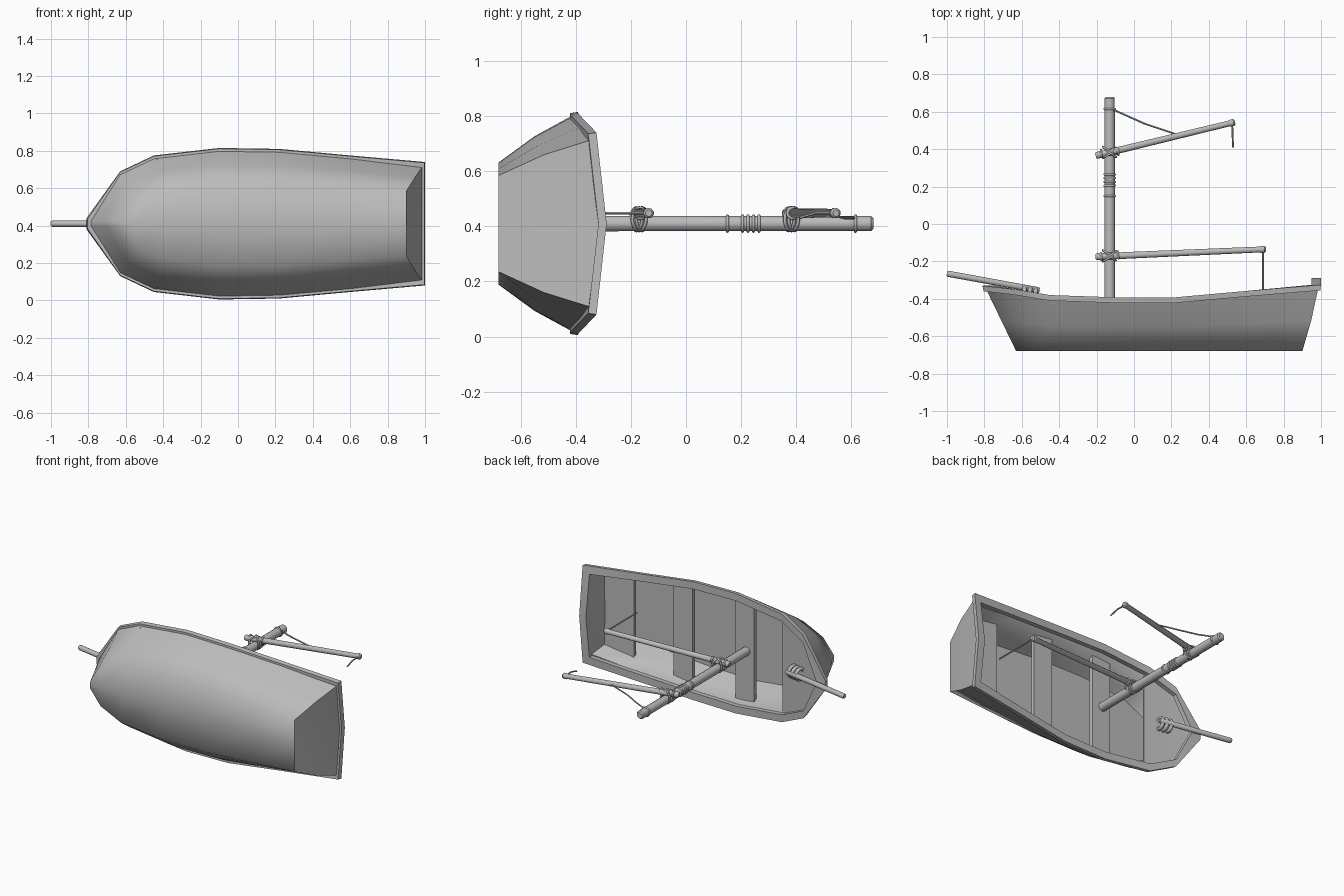
import bpy, bmesh, math
from mathutils import Vector

if "Cube" in bpy.data.objects:
    bpy.data.objects.remove(bpy.data.objects["Cube"])

MID = 0.41      # height of the boat's centreline; the boat lies on its side, mast along +y
FLOOR = -0.68

mat = bpy.data.materials.new("plain_grey")
mat.use_nodes = True
mat.diffuse_color = (0.5, 0.5, 0.5, 1)
mat.node_tree.nodes["Principled BSDF"].inputs["Base Color"].default_value = (0.5, 0.5, 0.5, 1)


def finish(name, bm, angle):
    bmesh.ops.remove_doubles(bm, verts=bm.verts, dist=0.0005)
    bmesh.ops.dissolve_degenerate(bm, edges=bm.edges, dist=0.0005)
    bmesh.ops.recalc_face_normals(bm, faces=bm.faces)
    mesh = bpy.data.meshes.new(name)
    bm.to_mesh(mesh)
    bm.free()
    mesh.materials.append(mat)
    obj = bpy.data.objects.new(name, mesh)
    bpy.context.collection.objects.link(obj)
    bpy.ops.object.select_all(action='DESELECT')
    obj.select_set(True)
    bpy.context.view_layer.objects.active = obj
    bpy.ops.object.shade_smooth_by_angle(angle=math.radians(angle))


def loft(name, levels, angle, closed=False):
    """Skin half outlines of (x, y, half width), mirrored across the centreline."""
    bm = bmesh.new()
    loops = []
    for level in levels:
        pts = [(x, y, MID + w) for x, y, w in level]
        pts += [(x, y, MID - w) for x, y, w in reversed(level)]
        loops.append([bm.verts.new(p) for p in pts])
    pairs = list(zip(loops, loops[1:]))
    if closed:
        pairs.append((loops[-1], loops[0]))
    for a, b in pairs:
        for i in range(len(a)):
            j = (i + 1) % len(a)
            bm.faces.new((a[i], a[j], b[j], b[i]))
    finish(name, bm, angle)


def shrink(level, d, drop=0.0):
    out = []
    for x, y, w in level:
        shift = d * 1.4 if x < -0.6 and w < 0.06 else (-d if x > 0.85 else 0)
        out.append((x + shift, y - drop, max(w - d, 0.008) if w else 0))
    return out


def blend(a, b, t, bulge):
    out = []
    for u, v in zip(a, b):
        x, y, w = (p + (q - p) * t for p, q in zip(u, v))
        out.append((x + (0.006 if x > 0.85 else 0), y, w + bulge if w > 0.03 else w))
    return out


def flatten(level):
    return [(x, y, 0) for x, y, w in level]


# Outlines from bow to stern
rim_top = [(-0.81, -0.33, 0.03), (-0.63, -0.35, 0.28), (-0.45, -0.38, 0.365),
           (-0.1, -0.392, 0.405), (0.22, -0.392, 0.40), (0.6, -0.358, 0.365),
           (1.0, -0.325, 0.33), (1.0, -0.288, 0)]
bottom = [(x, FLOOR, w) for x, w in
          [(-0.63, 0.02), (-0.55, 0.12), (-0.4, 0.19), (-0.1, 0.222),
           (0.22, 0.22), (0.55, 0.2), (0.9, 0.175), (0.9, 0)]]

# Hull shell and floor
top = [(x, y, w - 0.012 if x > 0.85 and w else w) for x, y, w in shrink(rim_top, 0.017, 0.028)]
mid = blend(bottom, top, 0.5, 0.012)
floor_edge = [(x, -0.595, w) for x, y, w in shrink(blend(bottom, mid, 0.65, 0.003), 0.028)]
loft("hull", [flatten(bottom), bottom, mid, top, shrink(top, 0.03),
              shrink(mid, 0.03), floor_edge], 68)
loft("floor", [floor_edge, flatten(floor_edge)], 30)

# Gunwale
loft("gunwale", [rim_top, shrink(rim_top, 0.05), shrink(rim_top, 0.05, 0.03),
                 shrink(rim_top, 0.004, 0.03)], 30, closed=True)


# Seats and bow deck from (x, y, half width)
def plank(name, upper, thick=0.025):
    lower = [(x, y - thick, w) for x, y, w in upper]
    loft(name, [flatten(upper), upper, lower, flatten(lower)], 30)


SEAT = -0.457
plank("mast_seat", [(-0.19, SEAT, 0.335), (-0.05, SEAT, 0.338)])
plank("middle_seat", [(0.27, SEAT, 0.335), (0.415, SEAT, 0.32)])
plank("stern_seat", [(0.71, SEAT, 0.283), (0.935, SEAT, 0.25)])
plank("bow_deck", [(-0.77, -0.365, 0.02), (-0.605, -0.39, 0.25), (-0.43, -0.415, 0.345)], 0.012)


# Spars and ropes: tubes through (point, radius) pairs
def tube(name, nodes, sides=12):
    bm = bmesh.new()
    axis = (nodes[-1][0] - nodes[0][0]).normalized()
    u = axis.orthogonal().normalized()
    v = axis.cross(u)
    rings = []
    for p, r in nodes:
        rings.append([bm.verts.new(p + r * (u * math.cos(a) + v * math.sin(a)))
                      for a in (2 * math.pi * i / sides for i in range(sides))])
    for a, b in zip(rings, rings[1:]):
        for i in range(sides):
            j = (i + 1) % sides
            bm.faces.new((a[i], a[j], b[j], b[i]))
    bm.faces.new(rings[0])
    bm.faces.new(rings[-1])
    finish(name, bm, 40)


def spar(name, a, b, r0, r1, knob=1.0):
    """Tapered pole with chamfered ends and an optional knob at the far end."""
    a, b = Vector(a), Vector(b)
    d = (b - a).normalized()
    tube(name, [(a, r0 * 0.75), (a + d * 0.008, r0), (b - d * 0.032, r1),
                (b - d * 0.027, r1 * knob), (b - d * 0.008, r1 * knob), (b, r1 * 0.75)])


def rope(name, pts, r=0.005):
    tube(name, [(Vector(p), r) for p in pts], 6)


def ring(name, at, axis, major, minor=0.007):
    rot = Vector(axis).to_track_quat('Z', 'Y').to_euler()
    bpy.ops.mesh.primitive_torus_add(location=at, rotation=rot, major_radius=major,
                                     minor_radius=minor, major_segments=16, minor_segments=6)
    obj = bpy.context.object
    obj.name = name
    obj.data.materials.append(mat)
    bpy.ops.object.shade_smooth()


MX, SZ = -0.13, MID + 0.038
spar("mast", (MX, -0.475, MID), (MX, 0.68, MID), 0.029, 0.028)
spar("boom", (-0.205, -0.175, SZ), (0.705, -0.135, SZ), 0.019, 0.016, 1.2)
spar("gaff", (-0.205, 0.365, SZ), (0.54, 0.545, SZ), 0.019, 0.016, 1.2)
spar("bowsprit", (-0.505, -0.355, MID), (-1.0, -0.265, MID), 0.017, 0.017)

rope("gaff_stay", [(MX, 0.62, MID + 0.02), (-0.03, 0.575, 0.43), (0.06, 0.535, 0.44),
                   (0.22, 0.482, SZ)])
rope("gaff_line", [(0.525, 0.545, SZ), (0.527, 0.47, SZ), (0.53, 0.41, 0.43)])
rope("boom_sheet", [(0.69, -0.14, SZ), (0.69, -0.46, SZ)])

# Rope bands on the mast and lashings where the spars cross it
for i, y in enumerate((0.15, 0.205, 0.225, 0.245, 0.265, 0.615)):
    ring(f"mast_band_{i + 1}", (MX, y, MID), (0, 1, 0), 0.028, 0.006)
for label, y in (("boom", -0.17), ("gaff", 0.383)):
    for i, (ax, dy) in enumerate(((0.75, 0), (-0.75, 0), (0.55, 0.01), (-0.55, -0.01))):
        ring(f"{label}_lashing_{i + 1}", (MX, y + dy, MID + 0.016), (ax, 1, 0), 0.042, 0.006)
    for i, dx in enumerate((-0.045, 0.045)):
        ring(f"{label}_collar_{i + 1}", (MX + dx, y + dx * 0.1, SZ), (1, 0.1, 0), 0.019, 0.006)

# Rope coils holding the bowsprit down on the bow deck
for i, x in enumerate((-0.59, -0.56, -0.53)):
    ring(f"bowsprit_coil_{i + 1}", (x, -0.378 - (x + 0.56) * 0.18, MID),
         (1, -0.18, 0), 0.035, 0.013)
